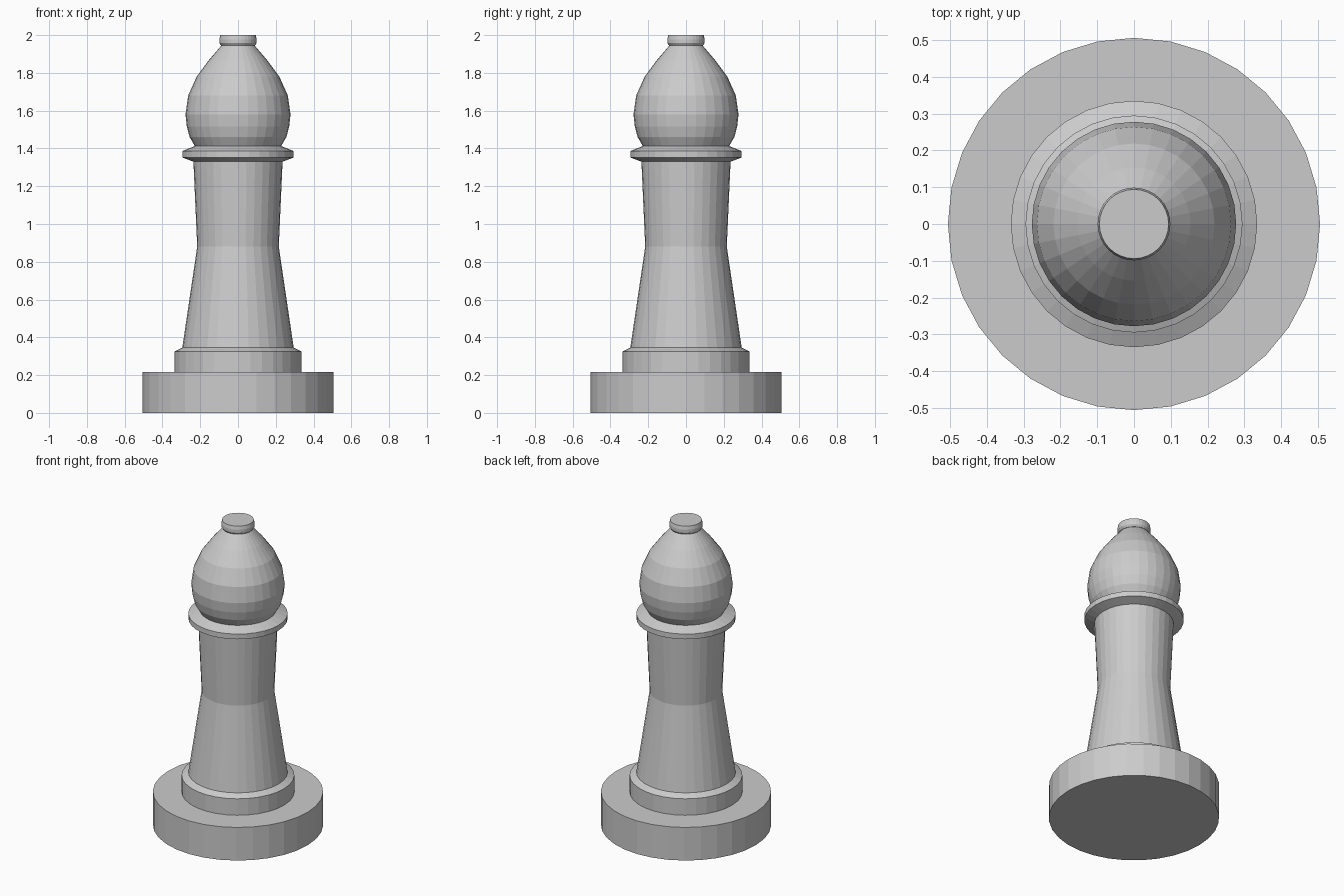
import bpy, bmesh
from math import sin, cos, tau

if "Cube" in bpy.data.objects:
    bpy.data.objects.remove(bpy.data.objects["Cube"])

SIDES = 32


def lathe(name, profile):
    """Flat-faceted closed solid turned around z from (radius, height) points."""
    bm = bmesh.new()
    rings = [[bm.verts.new((r * cos(tau * i / SIDES), r * sin(tau * i / SIDES), z))
              for i in range(SIDES)] for r, z in profile]
    for low, high in zip(rings, rings[1:]):
        for i in range(SIDES):
            j = (i + 1) % SIDES
            bm.faces.new((low[i], low[j], high[j], high[i]))
    bm.faces.new(rings[0][::-1])
    bm.faces.new(rings[-1])
    mesh = bpy.data.meshes.new(name)
    bm.to_mesh(mesh)
    bm.free()
    obj = bpy.data.objects.new(name, mesh)
    bpy.context.collection.objects.link(obj)
    return obj


# Wide foot disc and the bevelled step on it
lathe("base", [(0.506, 0), (0.506, 0.217)])
lathe("base_step", [(0.335, 0.217), (0.335, 0.325), (0.295, 0.345)])

# Waisted column
lathe("column", [(0.295, 0.345), (0.216, 0.88), (0.236, 1.33)])

# Collar ring under the head
lathe("collar", [(0.236, 1.33), (0.295, 1.352), (0.295, 1.386), (0.23, 1.412)])

# Teardrop head
lathe("head", [(0.228, 1.412), (0.256, 1.46), (0.271, 1.516), (0.278, 1.58),
               (0.264, 1.68), (0.219, 1.78), (0.154, 1.868), (0.088, 1.945)])

# Small button on top
lathe("finial", [(0.09, 1.945), (0.099, 1.958), (0.099, 1.978), (0.094, 2.0)])
